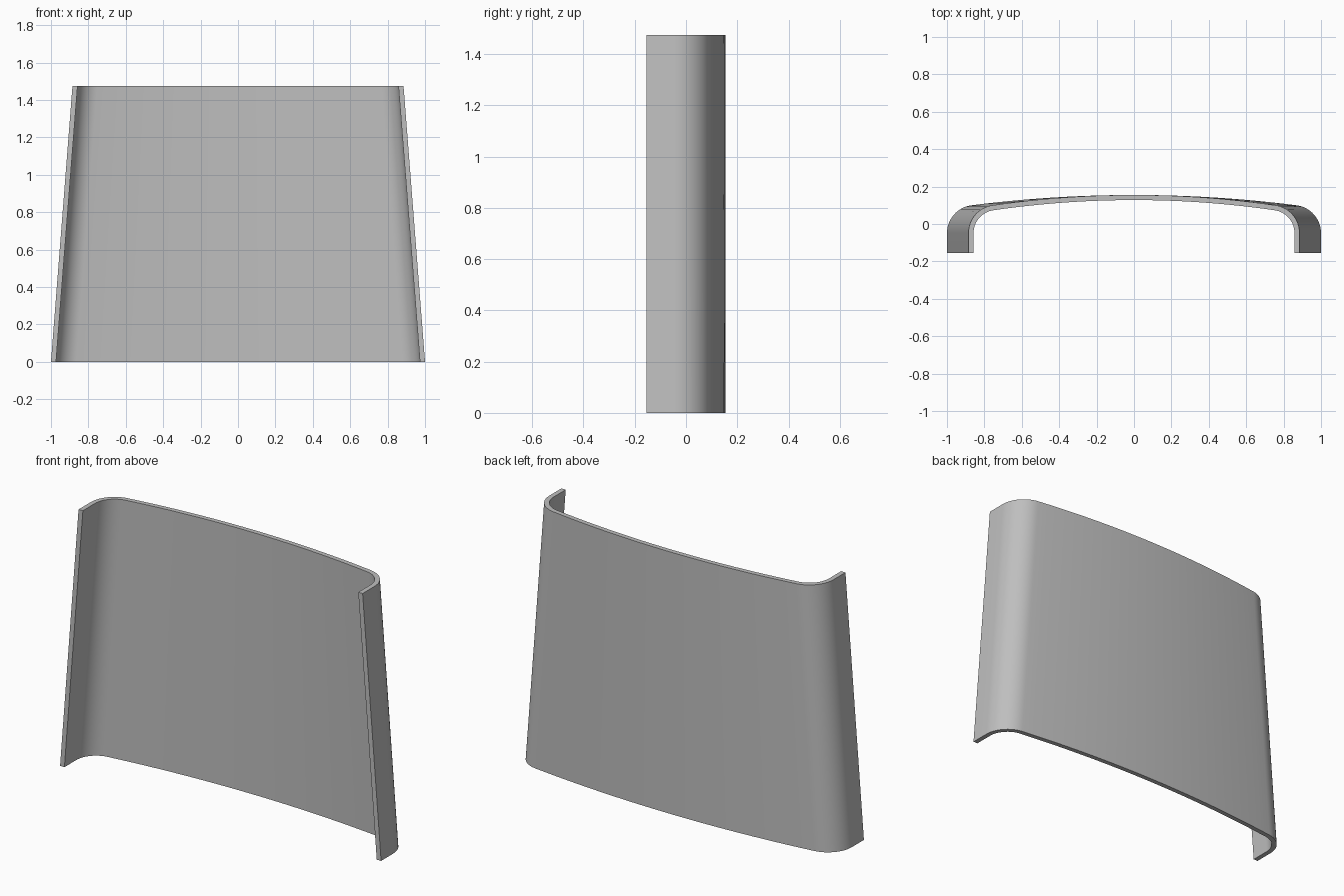
import bpy, bmesh, math

cube = bpy.data.objects.get("Cube")
if cube:
    bpy.data.objects.remove(cube, do_unlink=True)

HEIGHT = 1.475
DEPTH = 0.155        # half depth
THICK = 0.027
FILLET = 0.15
SAG = 0.055          # bow of the back between the rounded corners


def half_profile(width):
    """Points and normals of the outer curve, from the front edge to the middle."""
    half = width - FILLET
    for _ in range(20):                     # make corner and bow tangent
        bow = (half * half + SAG * SAG) / (2 * SAG)
        tilt = math.asin(half / bow)
        half = width - FILLET + FILLET * math.sin(tilt)
    cy = DEPTH - SAG - FILLET * math.cos(tilt)
    pts = [(width, -DEPTH, 0.0)]
    for i in range(17):                     # rounded corner
        a = (math.pi / 2 - tilt) * i / 16
        pts.append((width - FILLET + FILLET * math.cos(a), cy + FILLET * math.sin(a), a))
    for i in range(1, 13):                  # bowed back
        t = tilt * (1 - i / 12)
        pts.append((bow * math.sin(t), DEPTH - bow + bow * math.cos(t), math.pi / 2 - t))
    return pts


def section(width):
    """Closed outline of the shell: outer curve, then inner curve back."""
    half = half_profile(width)
    full = half + [(-x, y, math.pi - a) for x, y, a in half[-2::-1]]
    outer = [(x, y) for x, y, a in full]
    inner = [(x - THICK * math.cos(a), y - THICK * math.sin(a)) for x, y, a in full]
    return outer, inner


# Tapered curved shell, lofted from the wide foot to the narrow top
bm = bmesh.new()
rings = []
for z, width in ((0, 1.0), (HEIGHT, 0.885)):
    for curve in section(width):
        rings.append([bm.verts.new((x, y, z)) for x, y in curve])
out_low, in_low, out_top, in_top = rings


def strip(a, b):
    for i in range(len(a) - 1):
        bm.faces.new((a[i], a[i + 1], b[i + 1], b[i]))


strip(out_low, out_top)
strip(in_top, in_low)
strip(out_top, in_top)
strip(in_low, out_low)
for i in (0, -1):                           # front edges
    bm.faces.new((out_low[i], out_top[i], in_top[i], in_low[i]))
bmesh.ops.recalc_face_normals(bm, faces=bm.faces)

mesh = bpy.data.meshes.new("curved_panel")
bm.to_mesh(mesh)
bm.free()
panel = bpy.data.objects.new("curved_panel", mesh)
bpy.context.collection.objects.link(panel)

# Plain grey finish
grey = bpy.data.materials.new("plain_grey")
grey.use_nodes = True
colour = (0.52, 0.52, 0.52, 1)
grey.diffuse_color = colour
grey.node_tree.nodes["Principled BSDF"].inputs["Base Color"].default_value = colour
mesh.materials.append(grey)

bpy.ops.object.select_all(action="DESELECT")
panel.select_set(True)
bpy.context.view_layer.objects.active = panel
bpy.ops.object.shade_smooth_by_angle(angle=math.radians(30))
